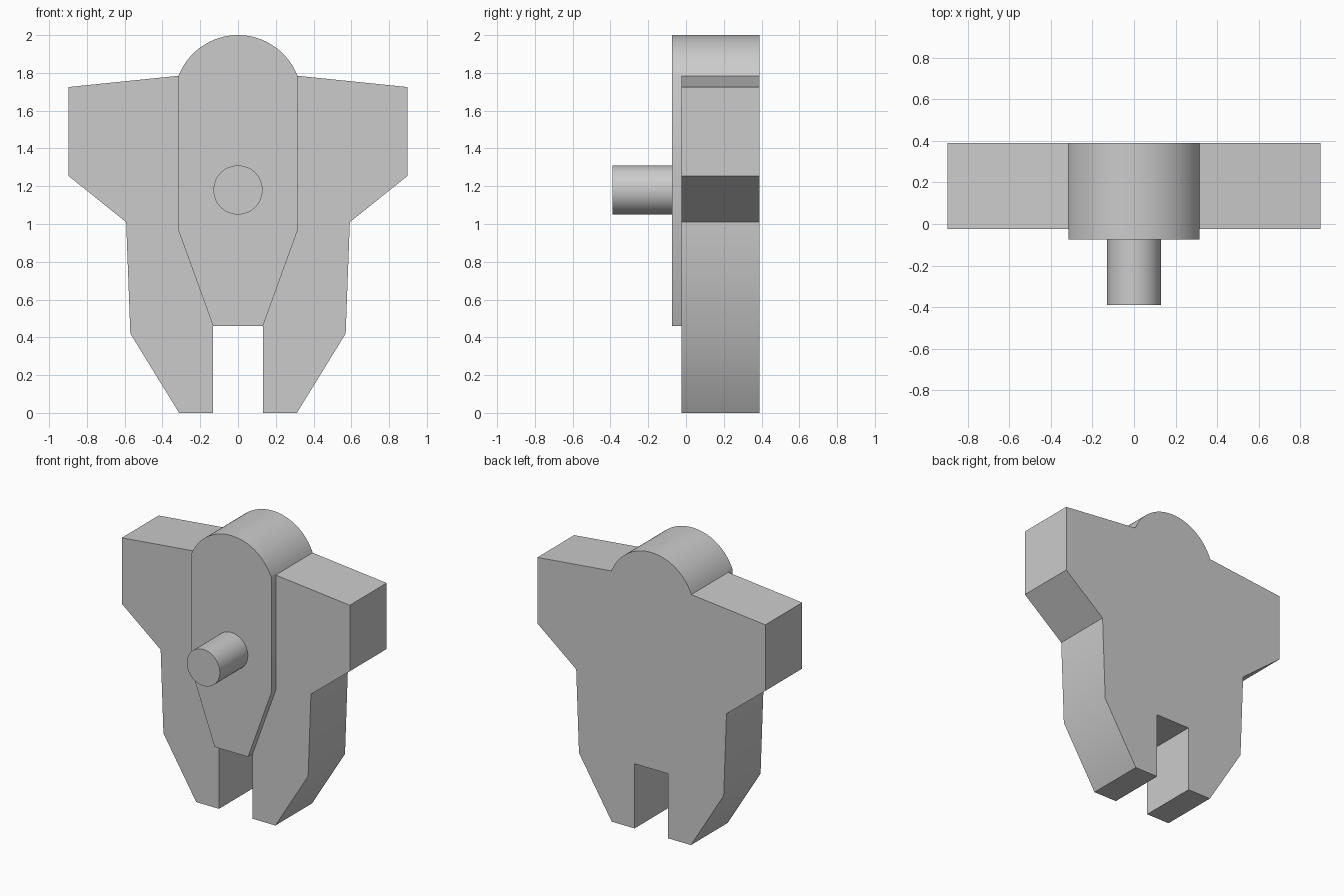
import bpy, bmesh, math
from math import sin, cos, asin

cube = bpy.data.objects.get("Cube")
if cube:
    bpy.data.objects.remove(cube, do_unlink=True)

grey = bpy.data.materials.new("plain grey")
grey.use_nodes = True
colour = (0.6, 0.6, 0.6, 1)
grey.diffuse_color = colour
grey.node_tree.nodes["Principled BSDF"].inputs["Base Color"].default_value = colour

FRONT, BACK = -0.025, 0.39
PLATE_FRONT = -0.075
HALF = 0.315                     # half width of the rounded head
RADIUS, HEAD_Z = 0.338, 1.662    # circle the head follows


def finish(obj):
    obj.data.materials.append(grey)
    bpy.ops.object.select_all(action='DESELECT')
    obj.select_set(True)
    bpy.context.view_layer.objects.active = obj
    bpy.ops.object.shade_smooth_by_angle(angle=math.radians(30))


def extrude_profile(name, half, y0, y1):
    """Mirror a right-hand outline (top to bottom) and extrude it along y."""
    outline = half + [(-x, z) for x, z in reversed(half) if x > 0]
    bm = bmesh.new()
    face = bm.faces.new([bm.verts.new((x, y0, z)) for x, z in outline])
    extruded = bmesh.ops.extrude_face_region(bm, geom=[face])["geom"]
    moved = [v for v in extruded if isinstance(v, bmesh.types.BMVert)]
    bmesh.ops.translate(bm, vec=(0, y1 - y0, 0), verts=moved)
    bmesh.ops.recalc_face_normals(bm, faces=bm.faces)
    mesh = bpy.data.meshes.new(name)
    bm.to_mesh(mesh)
    bm.free()
    obj = bpy.data.objects.new(name, mesh)
    bpy.context.collection.objects.link(obj)
    finish(obj)


# Rounded head, from the crown out to the shoulder
STEPS = 20
end = asin(HALF / RADIUS)
arc = [(RADIUS * sin(end * i / STEPS), HEAD_Z + RADIUS * cos(end * i / STEPS))
       for i in range(STEPS + 1)]

# Body with shoulders and two legs
extrude_profile("body", arc + [
    (0.898, 1.725), (0.898, 1.255), (0.592, 1.01), (0.57, 0.42),
    (0.312, 0), (0.132, 0), (0.132, 0.46)], FRONT, BACK)

# Raised tapered plate on the front, flush with the head
extrude_profile("front_plate", arc + [(HALF, 0.965), (0.132, 0.46)],
                PLATE_FRONT, FRONT)

# Peg sticking out of the plate
PEG_FRONT = -0.39
bpy.ops.mesh.primitive_cylinder_add(
    vertices=48, radius=0.13, depth=PLATE_FRONT - PEG_FRONT,
    location=(0, (PLATE_FRONT + PEG_FRONT) / 2, 1.18),
    rotation=(math.pi / 2, 0, 0))
peg = bpy.context.object
peg.name = "peg"
finish(peg)
